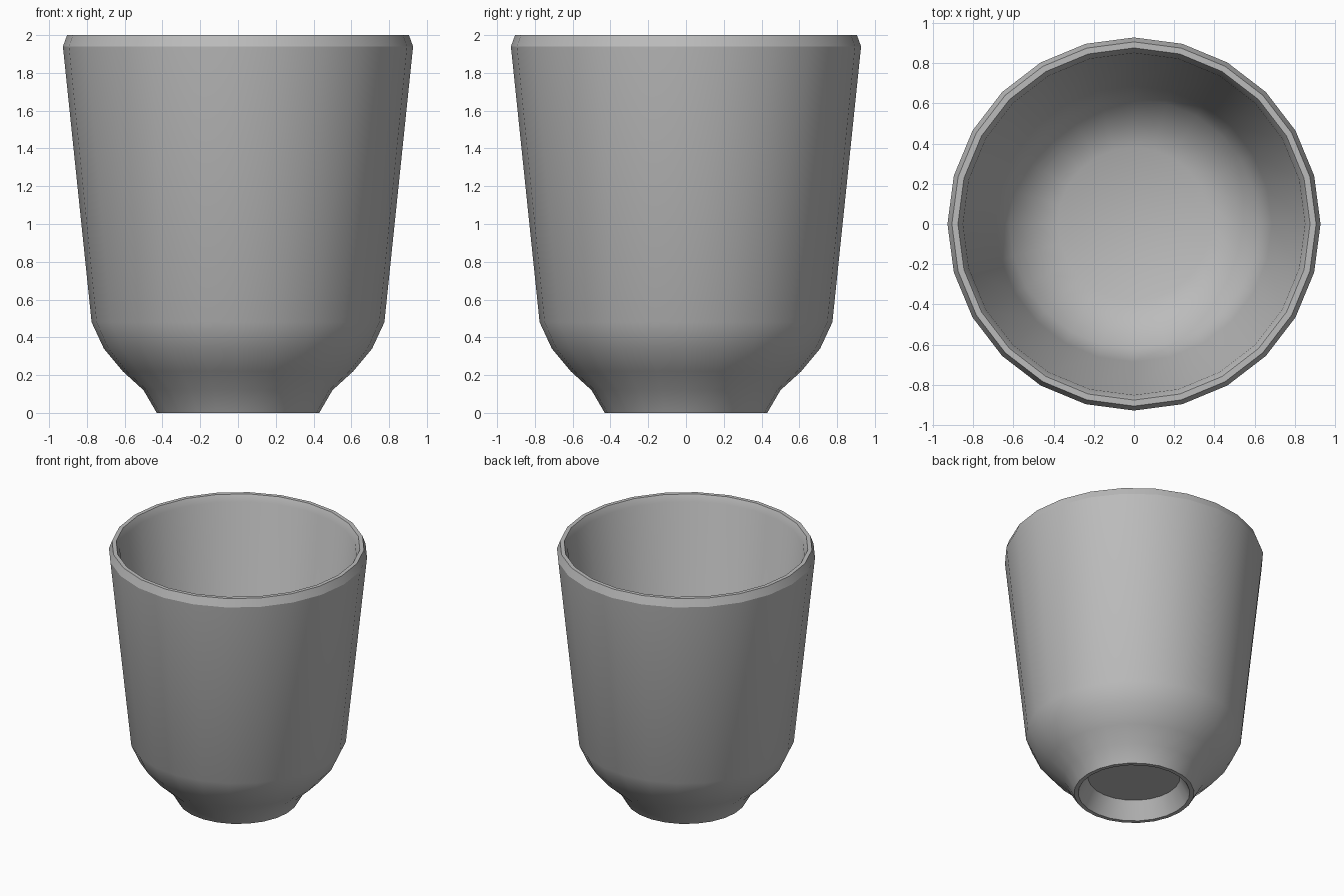
import bpy
import bmesh
import math

if "Cube" in bpy.data.objects:
    bpy.data.objects.remove(bpy.data.objects["Cube"])

SIDES = 24

# Plain grey clay
clay = bpy.data.materials.new("grey_clay")
clay.use_nodes = True
grey = (0.5, 0.5, 0.5, 1)
clay.diffuse_color = grey
clay.node_tree.nodes["Principled BSDF"].inputs["Base Color"].default_value = grey


def lathe(name, profile, sides):
    """Revolve (radius, height) points about z; zero radius closes to a point."""
    bm = bmesh.new()
    rings = []
    for r, z in profile:
        count = sides if r > 0 else 1
        rings.append([bm.verts.new((r * math.cos(math.tau * i / sides),
                                    r * math.sin(math.tau * i / sides), z))
                      for i in range(count)])
    for a, b in zip(rings, rings[1:]):
        for i in range(sides):
            j = (i + 1) % sides
            corners = [a[i % len(a)], a[j % len(a)], b[j % len(b)], b[i % len(b)]]
            bm.faces.new(list(dict.fromkeys(corners)))
    bmesh.ops.recalc_face_normals(bm, faces=bm.faces)
    mesh = bpy.data.meshes.new(name)
    bm.to_mesh(mesh)
    bm.free()
    mesh.materials.append(clay)
    obj = bpy.data.objects.new(name, mesh)
    bpy.context.collection.objects.link(obj)
    return obj


# Recessed foot, outer bowl and wall, chamfered rim, inner wall and floor
foot = [(0, 0.13), (0.33, 0.13), (0.4, 0), (0.43, 0)]
outside = [(0.5, 0.12), (0.61, 0.22), (0.71, 0.34), (0.775, 0.48)]
rim = [(0.927, 1.94), (0.905, 2), (0.875, 2), (0.85, 1.95)]
inside = [(0.685, 0.48), (0.62, 0.36), (0.5, 0.25), (0.38, 0.2), (0, 0.19)]
cup = lathe("cup", foot + outside + rim + inside, SIDES)

bpy.ops.object.select_all(action="DESELECT")
cup.select_set(True)
bpy.context.view_layer.objects.active = cup
bpy.ops.object.shade_smooth_by_angle(angle=math.radians(25))
